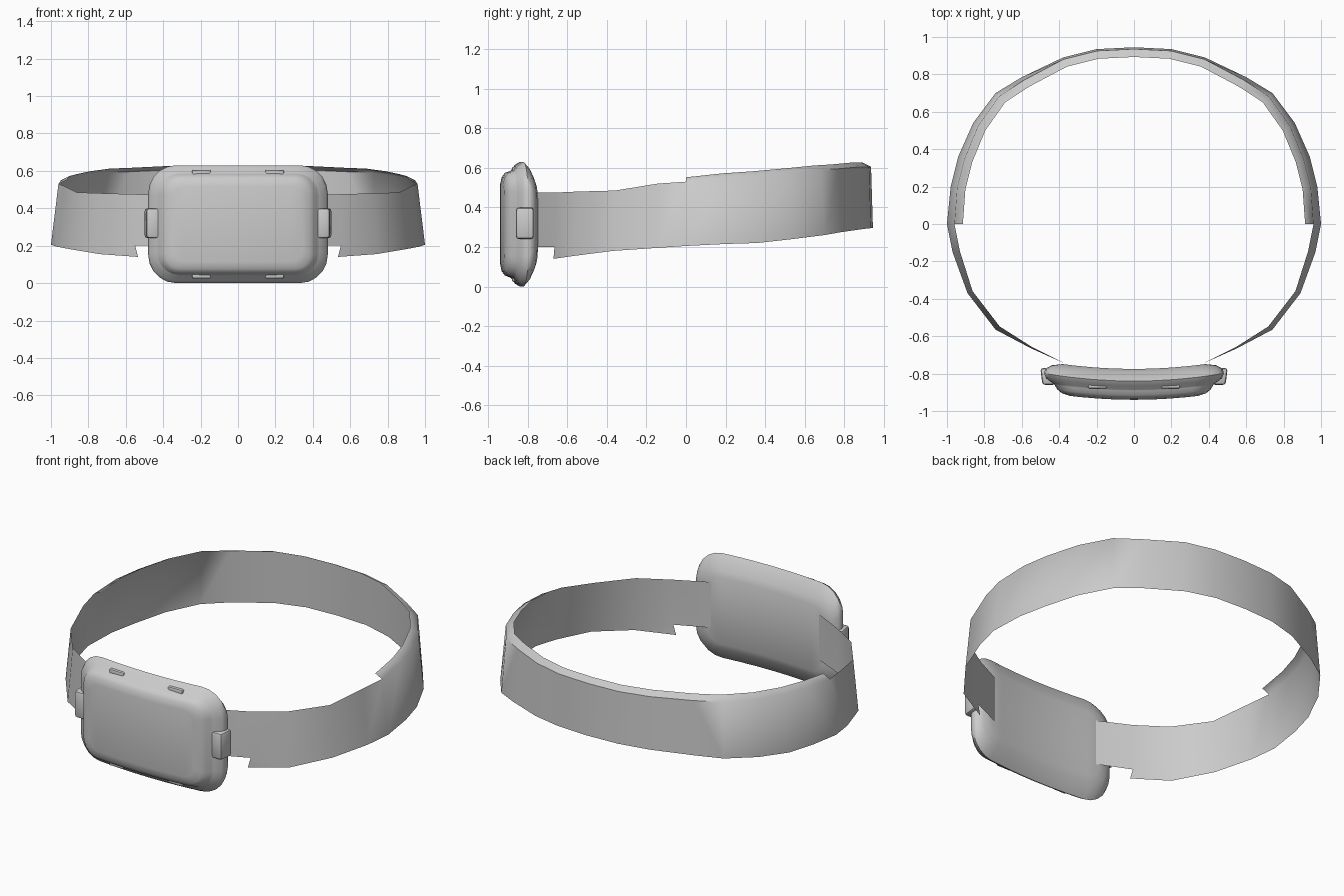
import bpy
import bmesh
import math

cube = bpy.data.objects.get("Cube")
if cube:
    bpy.data.objects.remove(cube, do_unlink=True)

grey = bpy.data.materials.new("plain grey")
grey.use_nodes = True
grey.diffuse_color = (0.6, 0.6, 0.6, 1)
grey.node_tree.nodes["Principled BSDF"].inputs["Base Color"].default_value = (0.6, 0.6, 0.6, 1)

MID_Z = 0.315


def bend(x, y):
    """Curve the case gently around the ring."""
    return y + 0.18 * x * x


def finish(name, bm, angle=40, recalc=True):
    if recalc:
        bmesh.ops.recalc_face_normals(bm, faces=bm.faces)
    mesh = bpy.data.meshes.new(name)
    bm.to_mesh(mesh)
    bm.free()
    mesh.materials.append(grey)
    obj = bpy.data.objects.new(name, mesh)
    bpy.context.collection.objects.link(obj)
    bpy.ops.object.select_all(action="DESELECT")
    obj.select_set(True)
    bpy.context.view_layer.objects.active = obj
    bpy.ops.object.shade_smooth_by_angle(angle=math.radians(angle))
    return obj


# Strap: half path as (x, y, bottom z, top z, inward lean), mirrored across x
stations = [
    (0.36, -0.75, 0.2, 0.475, 0),
    (0.55, -0.665, 0.2, 0.475, 0.01),
    (0.535, -0.67, 0.14, 0.2, 0),
    (0.74, -0.565, 0.155, 0.48, 0.03),
    (0.89, -0.37, 0.18, 0.485, 0.03),
    (0.97, -0.15, 0.195, 0.52, 0.04),
    (1, 0, 0.205, 0.53, 0.04),
    (0.98, 0.2, 0.215, 0.55, 0.035),
    (0.94, 0.36, 0.22, 0.56, 0.035),
    (0.86, 0.54, 0.24, 0.575, 0.03),
    (0.74, 0.7, 0.26, 0.59, 0.025),
    (0.6, 0.785, 0.275, 0.595, 0.02),
    (0.38, 0.89, 0.29, 0.605, 0.01),
    (0.2, 0.935, 0.295, 0.605, 0.01),
    (0, 0.945, 0.295, 0.605, 0.01),
]
bm = bmesh.new()
rows = []
for x, y, low, high, lean in stations:
    s = 1 - lean
    lip = s - 0.045
    rows.append([bm.verts.new(p) for p in (
        (x, y, low), (x * s, y * s, high), (x * lip, y * lip, high + 0.022))])

end, notch, corner, after = rows[:4]
bm.faces.new((end[0], notch[0], notch[1], end[1]))
bm.faces.new((notch[0], after[0], after[1], notch[1]))
bm.faces.new((corner[0], after[0], notch[0]))
for a, b in zip(rows[3:], rows[4:]):
    bm.faces.new((a[0], b[0], b[1], a[1]))
# Folded lip along the rear part of the upper edge
for a, b in zip(rows[6:], rows[7:]):
    bm.faces.new((a[1], b[1], b[2], a[2]))
loose = [v for v in bm.verts if not v.link_faces]
bmesh.ops.delete(bm, geom=loose, context="VERTS")
strap = finish("strap", bm, angle=60, recalc=False)
mirror = strap.modifiers.new("mirror", "MIRROR")
mirror.use_clip = True


# Case: rounded rectangles lofted from back to front
def rounded_half(hx, hz, r):
    """Upper half of a rounded rectangle, from +x to -x."""
    right = []
    for i in range(6):
        a = math.pi / 2 * i / 5
        right.append((hx - r + r * math.cos(a), hz - r + r * math.sin(a)))
    right += [((hx - r) * f, hz) for f in (0.67, 0.33)]
    return right + [(0, hz)] + [(-x, z) for x, z in reversed(right)]


sections = [
    (-0.775, 0.38, 0.2, 0.08),
    (-0.79, 0.44, 0.235, 0.12),
    (-0.815, 0.475, 0.285, 0.14),
    (-0.84, 0.48, 0.315, 0.15),
    (-0.865, 0.47, 0.3, 0.14),
    (-0.885, 0.435, 0.272, 0.12),
    (-0.892, 0.425, 0.268, 0.11),
    (-0.915, 0.41, 0.26, 0.1),
    (-0.932, 0.385, 0.238, 0.08),
    (-0.94, 0.345, 0.2, 0.06),
]
bm = bmesh.new()
rings = []
for y, hx, hz, r in sections:
    half = rounded_half(hx, hz, r)
    top = [bm.verts.new((x, bend(x, y), MID_Z + z)) for x, z in half]
    low = [bm.verts.new((x, bend(x, y), MID_Z - z)) for x, z in half]
    rings.append((top, low))
for (top, low) in (rings[0], rings[-1]):
    for i in range(len(top) - 1):
        bm.faces.new((top[i], top[i + 1], low[i + 1], low[i]))
for a, b in zip(rings, rings[1:]):
    loop_a = a[0] + a[1][::-1]
    loop_b = b[0] + b[1][::-1]
    for i in range(len(loop_a)):
        j = (i + 1) % len(loop_a)
        bm.faces.new((loop_a[i], loop_a[j], loop_b[j], loop_b[i]))
finish("case", bm, angle=50)


def block(name, centre, size, bevel, taper_x=1.0):
    """Bevelled block whose front end may be narrower."""
    bm = bmesh.new()
    bmesh.ops.create_cube(bm, size=1)
    for v in bm.verts:
        k = taper_x if v.co.y < 0 else 1
        v.co.x *= size[0] * k
        v.co.y *= size[1]
        v.co.z *= size[2]
        v.co += centre_vector(centre)
    bmesh.ops.bevel(bm, geom=bm.edges[:], offset=bevel, segments=2,
                    profile=0.5, affect="EDGES")
    return finish(name, bm)


def centre_vector(c):
    from mathutils import Vector
    return Vector(c)


# Side buttons and small latch tabs
for side, label in ((1, "left"), (-1, "right")):
    block(label + "_button", (0.455 * side, -0.815, 0.32), (0.092, 0.09, 0.16), 0.015, 0.75)
    for z, level in ((0.588, "upper"), (0.042, "lower")):
        block(label + "_" + level + "_tab", (0.195 * side, -0.865, z), (0.1, 0.03, 0.035), 0.008)
